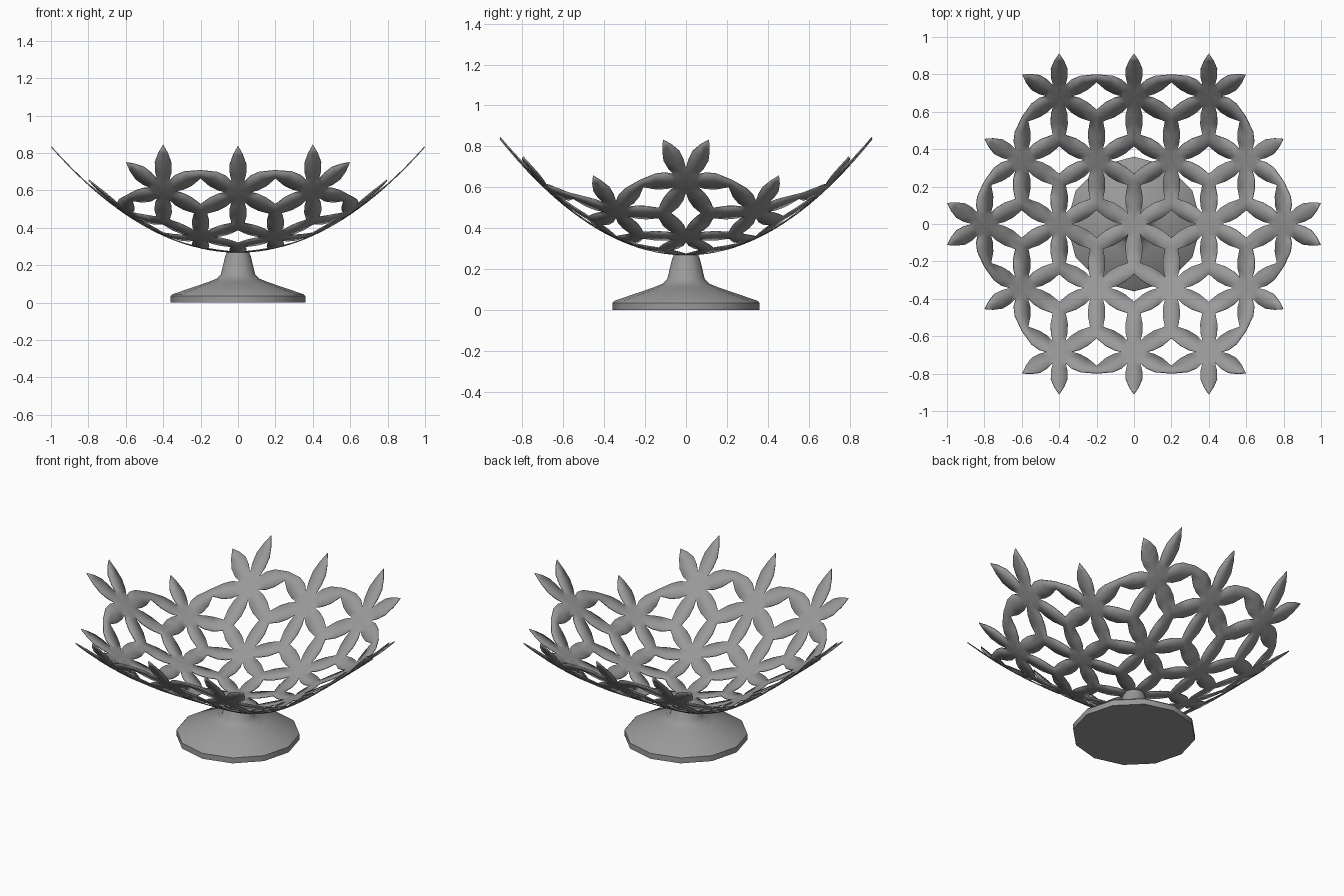
import bpy, bmesh
from math import sin, cos, pi, radians, sqrt
from mathutils import Vector

old = bpy.data.objects.get("Cube")
if old:
    bpy.data.objects.remove(old, do_unlink=True)

GREY = (0.32, 0.32, 0.32, 1)
metal = bpy.data.materials.new("grey metal")
metal.use_nodes = True
metal.diffuse_color = GREY
metal.node_tree.nodes["Principled BSDF"].inputs["Base Color"].default_value = GREY

SPACING = 0.4                     # distance between flower centres
REACH = SPACING / sqrt(3)         # flower centre to the point where petals meet


def polar(r, degrees):
    return Vector((r * cos(radians(degrees)), r * sin(radians(degrees))))


def dish(p):
    """Lift a flat point onto the bowl's surface."""
    x, y = p.x, p.y * 0.988
    return (x, y, 0.27 + sqrt((0.565 * x * x) ** 2 + (0.685 * y * y) ** 2))


def finish(bm, name):
    mesh = bpy.data.meshes.new(name)
    bm.to_mesh(mesh)
    bm.free()
    mesh.materials.append(metal)
    obj = bpy.data.objects.new(name, mesh)
    bpy.context.collection.objects.link(obj)
    bpy.ops.object.select_all(action='DESELECT')
    obj.select_set(True)
    bpy.context.view_layer.objects.active = obj
    bpy.ops.object.shade_smooth_by_angle(angle=radians(35))
    return obj


def add_face(bm, points):
    unique = [p for i, p in enumerate(points) if (p - points[i - 1]).length > 1e-5]
    if len(unique) > 2:
        bm.faces.new([bm.verts.new(dish(p)) for p in unique])


def add_petal(bm, centre, angle, joined_left, joined_right):
    """One petal: pointed when free, blunt where it meets its neighbours."""
    free = not (joined_left or joined_right)
    along = [0.056, 0.10, 0.145, 0.19] if free else [0.056, 0.10, 0.15, 0.211]
    tip = 0.228 if free else REACH
    axis, across = polar(1, angle), polar(1, angle + 90)

    def edge(joined, side):
        if free:
            half = [0.0325, 0.044, 0.045, 0.026]
        else:
            half = [0.0325, 0.044, 0.046, 0.0346] if joined else [0.0325, 0.043, 0.037]
        points = [centre + axis * a + across * h * side for a, h in zip(along, half)]
        if free or not joined:
            points.append(centre + axis * tip)
        return points

    left, right = edge(joined_left, 1), edge(joined_right, -1)
    middle = [centre + axis * a for a in along]
    if free:
        middle.append(centre + axis * tip)
    else:
        middle[-1] = centre + axis * tip
    add_face(bm, [centre, right[0], middle[0], left[0]])
    for i in range(len(middle) - 1):
        add_face(bm, [middle[i], right[i], right[i + 1], middle[i + 1]])
        add_face(bm, [middle[i], middle[i + 1], left[i + 1], left[i]])


# Flower lattice bowl: a hexagon of linked six-petal flowers
flowers = [Vector((SPACING * (q + r / 2), SPACING * r * sqrt(3) / 2))
           for q in range(-2, 3) for r in range(-2, 3) if abs(q + r) <= 2]


def has_flower(p):
    return any((p - f).length < 0.01 for f in flowers)


bm = bmesh.new()
for f in flowers:
    for angle in range(30, 390, 60):
        add_petal(bm, f, angle,
                  has_flower(f + polar(SPACING, angle + 30)),
                  has_flower(f + polar(SPACING, angle - 30)))
bmesh.ops.remove_doubles(bm, verts=bm.verts[:], dist=0.002)
bowl = finish(bm, "flower_bowl")
shell = bowl.modifiers.new("thickness", 'SOLIDIFY')
shell.thickness = 0.006
shell.offset = 0

# Pedestal: twelve-sided turned foot and stem
SIDES = 12
profile = [(0.36, 0), (0.36, 0.035), (0.35, 0.045), (0.16, 0.11),
           (0.115, 0.128), (0.092, 0.15), (0.068, 0.25), (0.058, 0.272)]
bm = bmesh.new()
rings = [[bm.verts.new((*polar(r, 360 * i / SIDES), z)) for i in range(SIDES)]
         for r, z in profile]
for low, high in zip(rings, rings[1:]):
    for i in range(SIDES):
        j = (i + 1) % SIDES
        bm.faces.new((low[i], low[j], high[j], high[i]))
bm.faces.new(rings[0][::-1])
bm.faces.new(rings[-1])
finish(bm, "pedestal")
